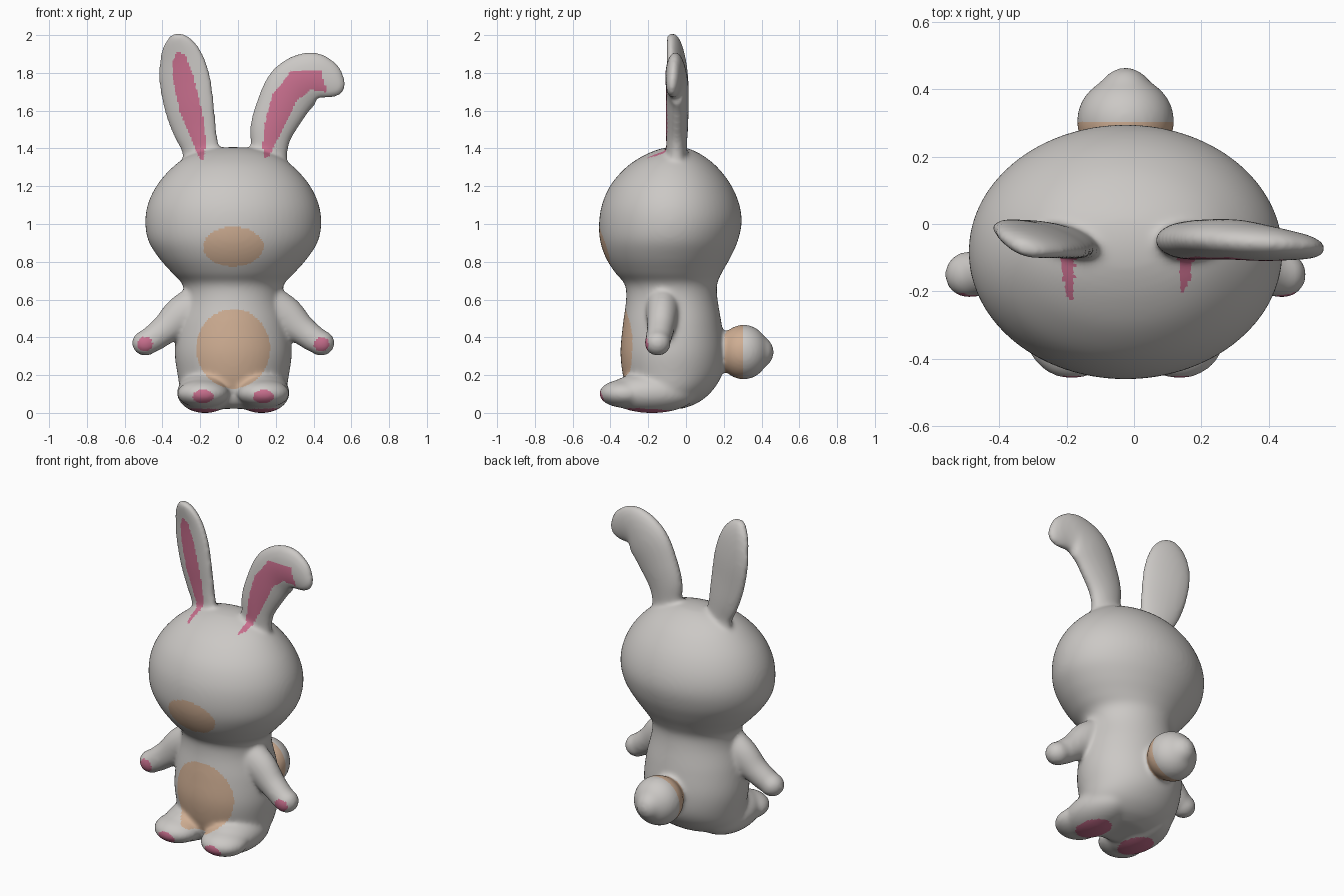
import bpy, bmesh, math
from mathutils import Vector, Matrix

CX = -0.025  # body centre line

if "Cube" in bpy.data.objects:
    bpy.data.objects.remove(bpy.data.objects["Cube"], do_unlink=True)


def material(name, rgb):
    m = bpy.data.materials.new(name)
    m.use_nodes = True
    m.diffuse_color = (*rgb, 1)
    bsdf = m.node_tree.nodes["Principled BSDF"]
    bsdf.inputs["Base Color"].default_value = (*rgb, 1)
    bsdf.inputs["Roughness"].default_value = 0.7
    return m


def spline(rows, steps=6):
    """Catmull-Rom interpolation of rows of numbers."""
    pts = [rows[0]] + rows + [rows[-1]]
    out = []
    for a, b, c, d in zip(pts, pts[1:], pts[2:], pts[3:]):
        for s in range(steps):
            t = s / steps
            out.append([q + t / 2 * (r - p + t * (2 * p - 5 * q + 4 * r - w + t * (3 * (q - r) + w - p)))
                        for p, q, r, w in zip(a, b, c, d)])
    return out + [list(rows[-1])]


def skin(bm, rings, sides=40):
    """Skin elliptical rings given as (centre, half axis, half axis)."""
    loops = []
    for c, u, v in rings:
        angles = [math.tau * i / sides for i in range(sides)]
        loops.append([bm.verts.new(c + u * math.cos(a) + v * math.sin(a)) for a in angles])
    for p, q in zip(loops, loops[1:]):
        for i in range(sides):
            j = (i + 1) % sides
            bm.faces.new((p[i], p[j], q[j], q[i]))
    bm.faces.new(loops[0][::-1])
    bm.faces.new(loops[-1])


def limb(bm, rows, tilt=0.0):
    """Sweep (x, y, z, half width, half thickness) rows lying roughly in the xz plane."""
    rows = spline(rows)
    rings = []
    for i, (x, y, z, w, t) in enumerate(rows):
        a, b = rows[max(i - 1, 0)], rows[min(i + 1, len(rows) - 1)]
        side = Vector((b[2] - a[2], 0, a[0] - b[0])).normalized()
        side.y = tilt * side.x
        rings.append((Vector((x, y, z)), side * max(w, 0.004), Vector((0, max(t, 0.004), 0))))
    skin(bm, rings)


def ball(bm, centre, size):
    m = Matrix.Translation(centre) @ Matrix.Diagonal((*size, 1))
    bmesh.ops.create_uvsphere(bm, u_segments=40, v_segments=24, radius=1, matrix=m)


bm = bmesh.new()

# Torso and head: height, half width, front y, back y
torso_head = [(0.02, 0.12, -0.24, -0.02), (0.05, 0.22, -0.29, 0.06), (0.11, 0.275, -0.31, 0.135),
              (0.2, 0.295, -0.335, 0.19), (0.32, 0.31, -0.347, 0.205), (0.46, 0.295, -0.335, 0.19),
              (0.6, 0.262, -0.317, 0.167), (0.68, 0.27, -0.325, 0.165), (0.74, 0.325, -0.375, 0.19),
              (0.82, 0.395, -0.425, 0.235), (0.91, 0.45, -0.455, 0.275), (1.01, 0.466, -0.46, 0.295),
              (1.11, 0.45, -0.442, 0.28), (1.21, 0.4, -0.395, 0.235), (1.3, 0.32, -0.315, 0.165),
              (1.36, 0.235, -0.225, 0.09), (1.395, 0.13, -0.14, 0.02), (1.405, 0.03, -0.08, -0.04)]
skin(bm, [(Vector((CX, (f + b) / 2, z)), Vector((w, 0, 0)), Vector((0, (b - f) / 2, 0)))
          for z, w, f, b in spline(torso_head)], 64)

# Ears: one upright, one drooping
limb(bm, [(-0.19, -0.05, 1.3, 0.11, 0.05), (-0.2, -0.05, 1.4, 0.1, 0.045),
          (-0.23, -0.045, 1.5, 0.118, 0.045), (-0.258, -0.045, 1.62, 0.134, 0.045),
          (-0.282, -0.045, 1.76, 0.138, 0.044), (-0.3, -0.05, 1.87, 0.12, 0.04),
          (-0.318, -0.06, 1.95, 0.085, 0.035), (-0.33, -0.07, 1.995, 0.04, 0.025),
          (-0.333, -0.075, 2.008, 0.005, 0.005)], tilt=-0.28)
limb(bm, [(0.155, -0.05, 1.3, 0.11, 0.055), (0.165, -0.05, 1.4, 0.1, 0.055),
          (0.18, -0.048, 1.5, 0.118, 0.058), (0.222, -0.046, 1.6, 0.133, 0.06),
          (0.29, -0.046, 1.715, 0.146, 0.06), (0.38, -0.055, 1.772, 0.138, 0.055),
          (0.455, -0.063, 1.762, 0.115, 0.045), (0.515, -0.07, 1.725, 0.075, 0.034),
          (0.545, -0.074, 1.702, 0.038, 0.02), (0.555, -0.075, 1.694, 0.005, 0.005)])

# Arms and feet, mirrored about the body centre line
for s in (-1, 1):
    limb(bm, [(CX + s * 0.16, -0.12, 0.57, 0.12, 0.1), (CX + s * 0.27, -0.125, 0.515, 0.105, 0.085),
              (CX + s * 0.36, -0.135, 0.44, 0.08, 0.073), (CX + s * 0.44, -0.148, 0.38, 0.07, 0.068)])
    ball(bm, (CX + s * 0.465, -0.15, 0.368), (0.072, 0.07, 0.068))
    ball(bm, (CX + s * 0.15, -0.18, 0.105), (0.148, 0.24, 0.108))
    ball(bm, (CX + s * 0.16, -0.325, 0.1), (0.138, 0.135, 0.075))

# Tail: round bulb with a blunt tip
ball(bm, (CX, 0.305, 0.32), (0.145, 0.135, 0.145))
ball(bm, (CX, 0.375, 0.32), (0.085, 0.09, 0.09))
ball(bm, (CX, 0.2, 0.33), (0.1, 0.1, 0.1))

bmesh.ops.recalc_face_normals(bm, faces=bm.faces)
mesh = bpy.data.meshes.new("rabbit")
bm.to_mesh(mesh)
bm.free()
rabbit = bpy.data.objects.new("rabbit", mesh)
bpy.context.collection.objects.link(rabbit)

# Fuse the parts into one soft skin
fuse = rabbit.modifiers.new("fuse", "REMESH")
fuse.mode = "VOXEL"
fuse.voxel_size = 0.011
soften = rabbit.modifiers.new("soften", "SMOOTH")
soften.factor = 0.5
soften.iterations = 16
skin_mesh = bpy.data.meshes.new_from_object(
    rabbit.evaluated_get(bpy.context.evaluated_depsgraph_get()))
rabbit.modifiers.clear()
rabbit.data = skin_mesh

# Settle the feet on the ground
low = min(v.co.z for v in skin_mesh.vertices)
skin_mesh.transform(Matrix.Translation((0, 0, -low)))

# Colours
skin_mesh.materials.clear()
for m in (material("grey_fur", (0.6, 0.58, 0.56)),
          material("tan_patch", (0.62, 0.42, 0.29)),
          material("pink_pads", (0.58, 0.16, 0.27))):
    skin_mesh.materials.append(m)

EAR_INSIDES = [
    [(-0.325, 1.91), (-0.28, 1.9), (-0.235, 1.78), (-0.19, 1.6), (-0.17, 1.45), (-0.18, 1.34),
     (-0.2, 1.34), (-0.26, 1.48), (-0.31, 1.6), (-0.345, 1.77), (-0.345, 1.86)],
    [(0.145, 1.345), (0.13, 1.4), (0.14, 1.52), (0.18, 1.68), (0.28, 1.81), (0.44, 1.81),
     (0.47, 1.7), (0.38, 1.71), (0.31, 1.65), (0.235, 1.5), (0.165, 1.36)]]


def inside(x, z, poly):
    hit = False
    for (ax, az), (bx, bz) in zip(poly, poly[1:] + poly[:1]):
        if (az > z) != (bz > z) and x < ax + (z - az) * (bx - ax) / (bz - az):
            hit = not hit
    return hit


def oval(a, b, ca, cb, ra, rb):
    return ((a - ca) / ra) ** 2 + ((b - cb) / rb) ** 2 < 1


def colour(c, n):
    x = abs(c.x - CX)
    if n.z < -0.5 and c.z < 0.06 and oval(x, c.y, 0.155, -0.2, 0.085, 0.125):
        return 2  # soles
    if n.y > 0:
        return 0
    if oval(x, c.z, 0.467, 0.365, 0.042, 0.038) and c.y < -0.15:
        return 2  # palms
    if oval(x, c.z, 0.16, 0.087, 0.055, 0.035) and c.y < -0.38:
        return 2  # toes
    if c.z > 1.3 and any(inside(c.x, c.z, p) for p in EAR_INSIDES):
        return 2  # inner ears
    if oval(x, c.z, 0, 0.88, 0.16, 0.105):
        return 1  # muzzle
    if c.z > 0.13 and oval(x, c.z, 0, 0.34, 0.195, 0.21):
        return 1  # belly
    return 0


for p in skin_mesh.polygons:
    p.material_index = colour(p.center, p.normal)
    p.use_smooth = True
